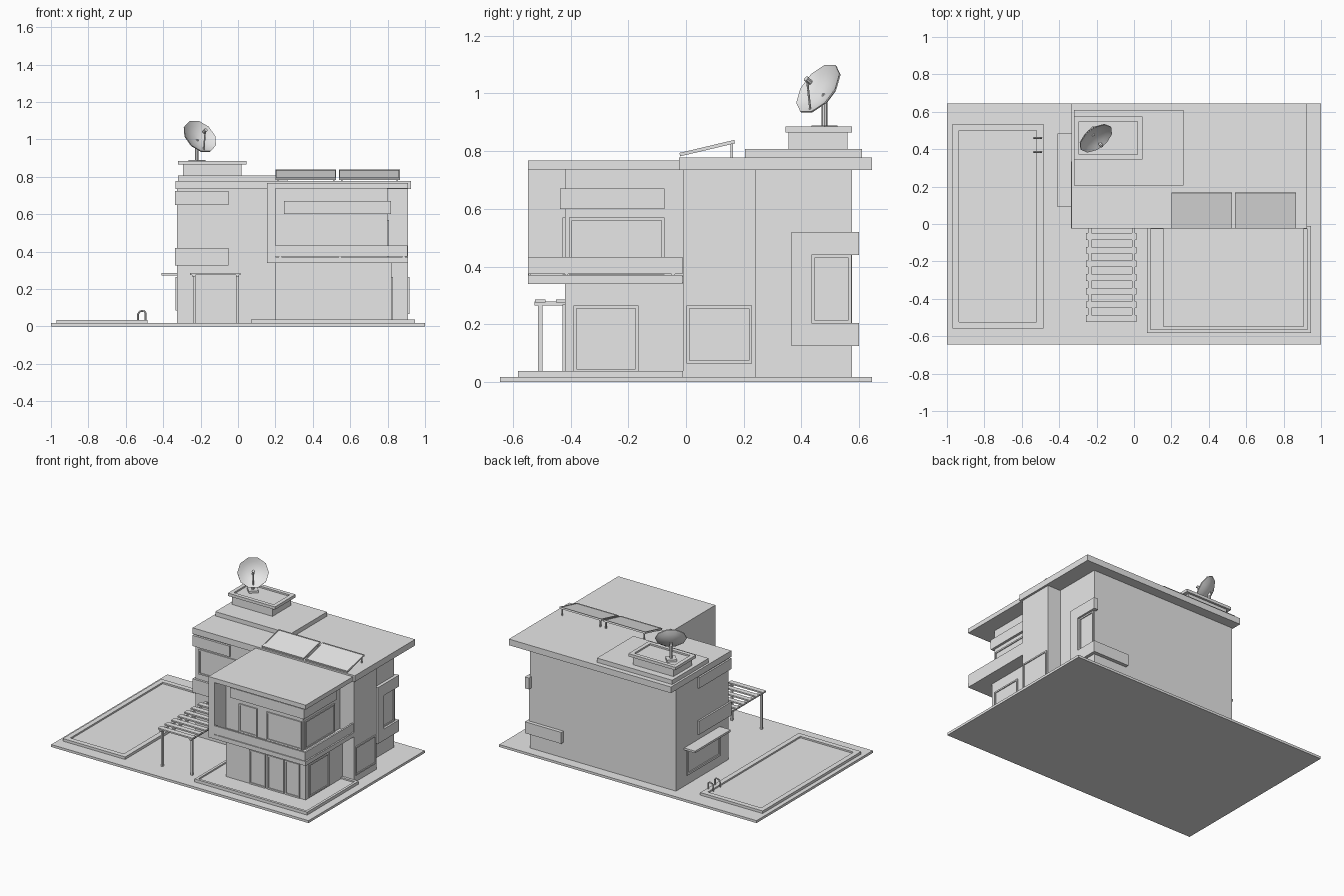
import bpy, bmesh, math
from mathutils import Vector

if "Cube" in bpy.data.objects:
    bpy.data.objects.remove(bpy.data.objects["Cube"])

grey = bpy.data.materials.new("light grey")
grey.diffuse_color = (0.8, 0.8, 0.8, 1)
grey.use_nodes = True
grey.node_tree.nodes["Principled BSDF"].inputs["Base Color"].default_value = grey.diffuse_color


def finish(name, bm):
    bmesh.ops.recalc_face_normals(bm, faces=bm.faces)
    me = bpy.data.meshes.new(name)
    bm.to_mesh(me)
    bm.free()
    me.materials.append(grey)
    ob = bpy.data.objects.new(name, me)
    bpy.context.collection.objects.link(ob)
    return ob


def add_box(bm, x0, x1, y0, y1, z0, z1):
    vs = bmesh.ops.create_cube(bm, size=1)["verts"]
    for v in vs:
        v.co = ((x0 + x1) / 2 + v.co.x * (x1 - x0),
                (y0 + y1) / 2 + v.co.y * (y1 - y0),
                (z0 + z1) / 2 + v.co.z * (z1 - z0))


def boxes(name, *specs):
    bm = bmesh.new()
    for s in specs:
        add_box(bm, *s)
    return finish(name, bm)


def tray(name, x0, x1, y0, y1, z0, z1, rim, floor):
    """Slab with a raised rim around a lower floor."""
    return boxes(name,
                 (x0, x1, y0, y0 + rim, z0, z1), (x0, x1, y1 - rim, y1, z0, z1),
                 (x0, x0 + rim, y0 + rim, y1 - rim, z0, z1),
                 (x1 - rim, x1, y0 + rim, y1 - rim, z0, z1),
                 (x0 + rim, x1 - rim, y0 + rim, y1 - rim, z0, floor))


def window(name, axis, face, out, a0, a1, z0, z1, b=0.01, d=0.008):
    """Thin frame standing out of a wall at axis = face, with a flat pane."""
    bars = [(a0, a1, z0, z0 + b, d), (a0, a1, z1 - b, z1, d),
            (a0, a0 + b, z0 + b, z1 - b, d), (a1 - b, a1, z0 + b, z1 - b, d),
            (a0 + b, a1 - b, z0 + b, z1 - b, 0.002)]
    specs = []
    for p0, p1, q0, q1, t in bars:
        w0, w1 = sorted((face - out * 0.004, face + out * t))
        specs.append((w0, w1, p0, p1, q0, q1) if axis == "x" else (p0, p1, w0, w1, q0, q1))
    return boxes(name, *specs)


def rod(bm, a, b, r, n=8):
    a, b = Vector(a), Vector(b)
    d = b - a
    vs = bmesh.ops.create_cone(bm, cap_ends=True, segments=n, radius1=r, radius2=r,
                               depth=d.length)["verts"]
    q = d.to_track_quat("Z", "Y")
    for v in vs:
        v.co = q @ v.co + (a + b) / 2


# Ground and pool
boxes("ground_slab", (-1, 1, -0.645, 0.645, 0, 0.017))
tray("pool", -0.97, -0.485, -0.56, 0.535, 0.017, 0.035, 0.035, 0.024)
bm = bmesh.new()
for y in (0.385, 0.46):
    path = [(-0.495, y, 0.03), (-0.495, y, 0.075), (-0.505, y, 0.084),
            (-0.525, y, 0.08), (-0.535, y, 0.065), (-0.535, y, 0.03)]
    for p, q in zip(path, path[1:]):
        rod(bm, p, q, 0.005)
finish("pool_handles", bm)

# Main house volumes
boxes("main_body", (-0.325, 0.81, -0.01, 0.575, 0.017, 0.735))
boxes("side_column", (0.7, 0.91, -0.01, 0.24, 0.017, 0.736))
boxes("main_roof", (-0.335, 0.925, -0.025, 0.645, 0.735, 0.778))
boxes("roof_step", (-0.32, 0.265, 0.205, 0.61, 0.778, 0.808))
boxes("roof_box", (-0.295, 0.02, 0.355, 0.56, 0.808, 0.866))
tray("roof_box_cap", -0.32, 0.045, 0.345, 0.575, 0.865, 0.885, 0.027, 0.874)

# Bands wrapping the front left corner
for nm, z0, z1 in (("upper_band", 0.65, 0.725), ("lower_band", 0.325, 0.42)):
    boxes(nm, (-0.337, -0.05, -0.025, 0.0, z0, z1), (-0.337, -0.32, 0.0, 0.335, z0, z1))
window("front_window", "y", -0.01, -1, -0.295, 0.13, 0.46, 0.635)
window("left_window", "x", -0.325, -1, 0.09, 0.46, 0.085, 0.265, 0.015, 0.01)
boxes("left_canopy", (-0.41, -0.32, 0.09, 0.485, 0.272, 0.286))

# Bracket frame wrapping the back right corner
boxes("bracket_frame", (0.80, 0.832, 0.365, 0.435, 0.125, 0.52),
      (0.80, 0.832, 0.435, 0.6, 0.44, 0.52),
      (0.80, 0.832, 0.435, 0.6, 0.125, 0.205),
      (0.55, 0.80, 0.57, 0.6, 0.125, 0.205))
window("right_window", "x", 0.81, 1, 0.435, 0.573, 0.205, 0.44)
window("column_window", "x", 0.91, 1, 0.002, 0.228, 0.065, 0.265)

# Front terrace and ground floor room
tray("terrace", 0.07, 0.945, -0.582, -0.01, 0.017, 0.038, 0.018, 0.028)
boxes("ground_room", (0.2, 0.82, -0.42, 0.0, 0.02, 0.345))
for i, (a, b) in enumerate(((0.385, 0.51), (0.527, 0.655), (0.662, 0.775))):
    window("glass_door_%d" % i, "y", -0.42, -1, a, b, 0.03, 0.268)
window("ground_side_window", "x", 0.82, 1, -0.39, -0.165, 0.035, 0.265)

# Upper room, open balcony, slabs and parapet
boxes("balcony_floor", (0.155, 0.91, -0.548, -0.012, 0.34, 0.37))
boxes("balcony_side_wall", (0.155, 0.2, -0.548, -0.012, 0.37, 0.736))
boxes("balcony_roof", (0.155, 0.91, -0.548, -0.022, 0.736, 0.767))
boxes("upper_room", (0.2, 0.80, -0.42, 0.0, 0.365, 0.74))
boxes("balcony_parapet", (0.2, 0.905, -0.548, -0.536, 0.374, 0.433),
      (0.893, 0.905, -0.536, -0.012, 0.374, 0.433))
boxes("parapet_feet", *[(x, x + 0.012, -0.546, -0.538, 0.368, 0.376) for x in (0.22, 0.54, 0.88)],
      *[(0.895, 0.903, y, y + 0.012, 0.368, 0.376) for y in (-0.42, -0.05)])
boxes("window_brow", (0.245, 0.817, -0.436, -0.41, 0.6, 0.67),
      (0.79, 0.817, -0.41, -0.075, 0.6, 0.67))
window("balcony_door", "y", -0.42, -1, 0.305, 0.445, 0.372, 0.57)
window("balcony_window", "y", -0.42, -1, 0.52, 0.79, 0.372, 0.57)
window("balcony_side_window", "x", 0.80, 1, -0.405, -0.075, 0.372, 0.57)

# Pergola
boxes("pergola_beams", (-0.245, -0.228, -0.525, -0.01, 0.266, 0.279),
      (-0.012, 0.005, -0.525, -0.01, 0.266, 0.279))
boxes("pergola_slats", *[(-0.257, 0.013, y - 0.018, y + 0.018, 0.276, 0.286)
                         for y in [-0.505 + 0.073 * i for i in range(7)]])
boxes("pergola_posts", *[(x - 0.007, x + 0.007, -0.512, -0.498, 0.017, 0.27)
                         for x in (-0.234, -0.003)])

# Tilted solar panels
tilt = math.atan2(0.045, 0.19)
for i, x in enumerate((0.2, 0.54)):
    ob = tray("solar_panel_%d" % i, x, x + 0.325, 0, 0.195, 0, 0.012, 0.006, 0.009)
    ob.location = (0, -0.02, 0.782)
    ob.rotation_euler = (tilt, 0, 0)
    boxes("panel_supports_%d" % i, *[(a, a + 0.008, 0.155, 0.163, 0.775, 0.826)
                                     for a in (x + 0.01, x + 0.307)])

# Satellite dish: shallow ten-sided bowl, feed arm, mast and foot
aim = Vector((0.5, -0.67, 0.54)).normalized()
hub = Vector((-0.205, 0.46, 1.015))
turn = aim.to_track_quat("Z", "Y")
profile = [(0.004, -0.028), (0.04, -0.023), (0.075, -0.011), (0.101, 0.005),
           (0.101, -0.001), (0.075, -0.018), (0.04, -0.030), (0.004, -0.035)]
bm = bmesh.new()
n = 10
rings = [[bm.verts.new(hub + turn @ Vector((r * math.cos(t), r * math.sin(t), h)))
          for t in [math.tau * k / n for k in range(n)]] for r, h in profile]
for a, b in zip(rings, rings[1:]):
    for k in range(n):
        bm.faces.new((a[k], a[(k + 1) % n], b[(k + 1) % n], b[k]))
bm.faces.new(rings[0])
bm.faces.new(rings[-1])
dish = finish("dish_bowl", bm)
for p in dish.data.polygons:
    p.use_smooth = True
bpy.context.view_layer.objects.active = dish
dish.select_set(True)
bpy.ops.object.shade_smooth_by_angle(angle=math.radians(32))

bm = bmesh.new()
tip = hub + aim * 0.06
rod(bm, hub + turn @ Vector((0, -0.08, -0.008)), tip, 0.004, 6)
rod(bm, tip - aim * 0.018, tip + aim * 0.006, 0.010, 8)
finish("dish_feed", bm)
bm = bmesh.new()
rod(bm, (-0.22, 0.48, 0.872), (-0.22, 0.48, 0.985), 0.010)
rod(bm, (-0.22, 0.48, 0.975), hub - aim * 0.03, 0.010)
rod(bm, (-0.22, 0.48, 0.872), (-0.22, 0.48, 0.889), 0.045, 4)
finish("dish_mast", bm)
